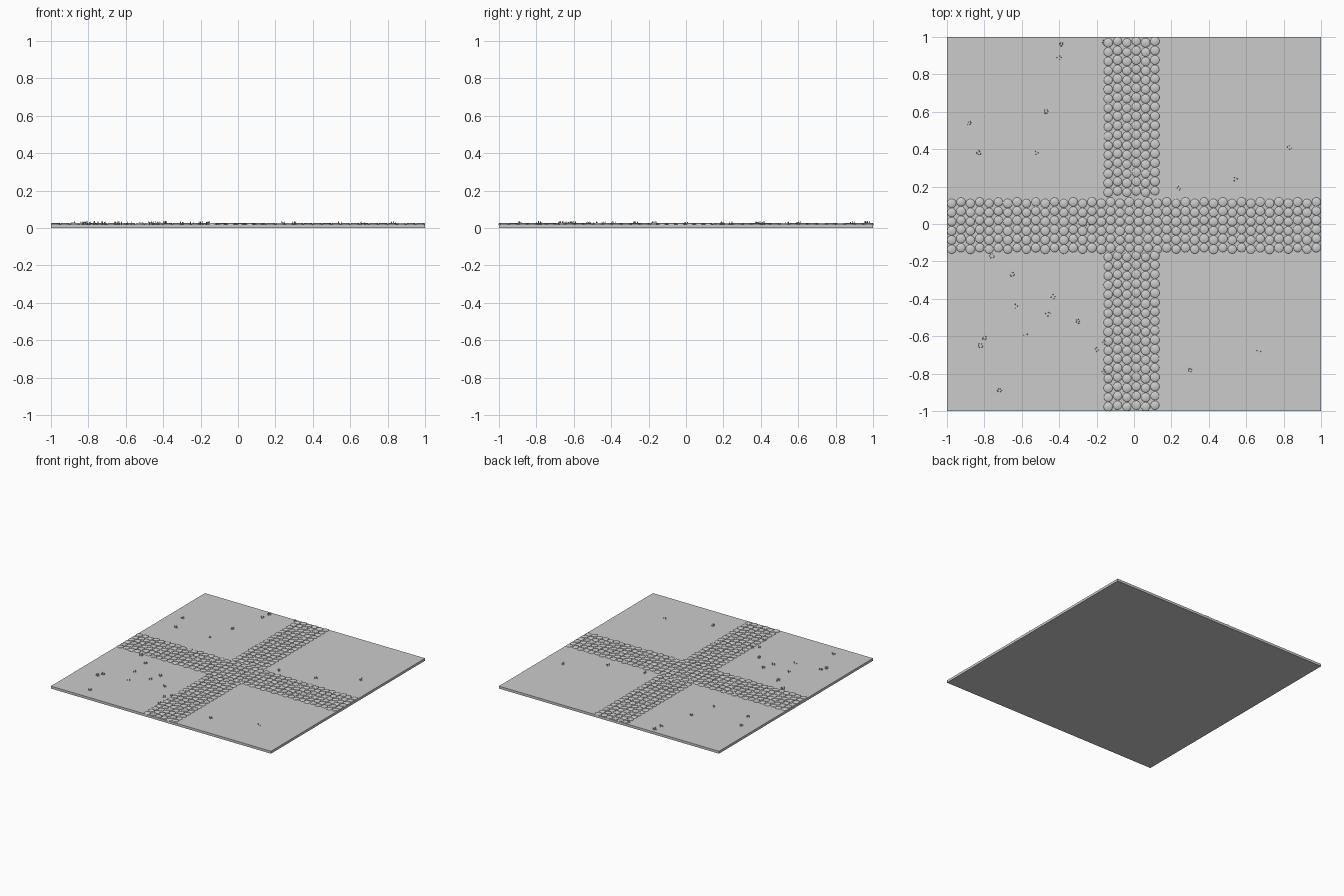
import bpy, bmesh, math, random
from mathutils import Matrix, Vector

if "Cube" in bpy.data.objects:
    bpy.data.objects.remove(bpy.data.objects["Cube"])

random.seed(4)
TOP = 0.02


def finish(name, bm, smooth=False):
    me = bpy.data.meshes.new(name)
    bm.to_mesh(me)
    bm.free()
    for p in me.polygons:
        p.use_smooth = smooth
    ob = bpy.data.objects.new(name, me)
    bpy.context.collection.objects.link(ob)
    return ob


def add_stone(bm, x, y):
    # low rounded cobble: short wall, bevelled shoulder, slightly domed cap
    n, h = 10, 0.007 + random.uniform(-0.001, 0.001)
    turn = random.uniform(0, math.tau)
    r0 = 0.0245 + random.uniform(-0.001, 0.001)
    rings = []
    for f, z in ((1.0, -0.004), (1.0, 0.45 * h), (0.85, 0.8 * h)):
        rings.append([bm.verts.new((x + r0 * f * math.cos(turn + math.tau * i / n),
                                    y + r0 * f * math.sin(turn + math.tau * i / n),
                                    TOP + z)) for i in range(n)])
    tip = bm.verts.new((x, y, TOP + h))
    for a, b in zip(rings, rings[1:]):
        for i in range(n):
            j = (i + 1) % n
            bm.faces.new((a[i], a[j], b[j], b[i]))
    for i in range(n):
        bm.faces.new((rings[-1][i], rings[-1][(i + 1) % n], tip))


# square ground slab
bm = bmesh.new()
bmesh.ops.create_cube(bm, size=1, matrix=Matrix.Translation((0, 0, TOP / 2))
                      @ Matrix.Diagonal((2, 2, TOP, 1)))
finish("ground_slab", bm)

# cobbled road along x, alternate columns staggered
bm = bmesh.new()
for i in range(40):
    for j in range(6):
        add_stone(bm, -0.975 + 0.05 * i, -0.132 + 0.049 * j + (0.005 if i % 2 else -0.003))
finish("road_along_x", bm, True)

# cobbled road along y, on both sides of the crossing
bm = bmesh.new()
for side in (-1, 1):
    for k in range(17):
        for j in range(6):
            off = 0.004 if j % 2 else -0.004
            add_stone(bm, -0.138 + 0.05 * j, side * (0.173 + 0.05 * k) + off)
finish("road_along_y", bm, True)

# small grass tufts: x, y, blade count
tufts = [(-0.39, 0.96, 7), (-0.40, 0.89, 4), (-0.47, 0.60, 6), (-0.88, 0.54, 5),
         (-0.83, 0.38, 7), (-0.52, 0.38, 3), (0.83, 0.41, 4), (0.54, 0.24, 3),
         (0.24, 0.19, 4), (-0.76, -0.17, 6), (-0.65, -0.27, 6), (-0.43, -0.39, 4),
         (-0.63, -0.44, 3), (-0.46, -0.48, 4), (-0.30, -0.52, 5), (-0.58, -0.59, 2),
         (-0.80, -0.61, 6), (-0.82, -0.65, 6), (-0.20, -0.67, 4), (-0.16, -0.63, 4),
         (-0.72, -0.89, 6), (0.30, -0.78, 5), (0.67, -0.68, 2), (-0.16, 0.97, 4),
         (-0.16, -0.79, 4), (-0.25, 0.0, 3)]
bm = bmesh.new()
for x, y, count in tufts:
    for i in range(count):
        a = math.tau * i / count + random.uniform(-0.3, 0.3)
        out = Vector((math.cos(a), math.sin(a), 0))
        base = Vector((x, y, TOP)) + out * random.uniform(0.007, 0.013)
        # each blade is a thin tapered spike
        h = random.uniform(0.011, 0.018)
        m = Matrix.Translation(base + Vector((0, 0, h / 2)))
        bmesh.ops.create_cone(bm, cap_ends=True, segments=4, radius1=0.003,
                              radius2=0.001, depth=h, matrix=m)
finish("grass_tufts", bm)
